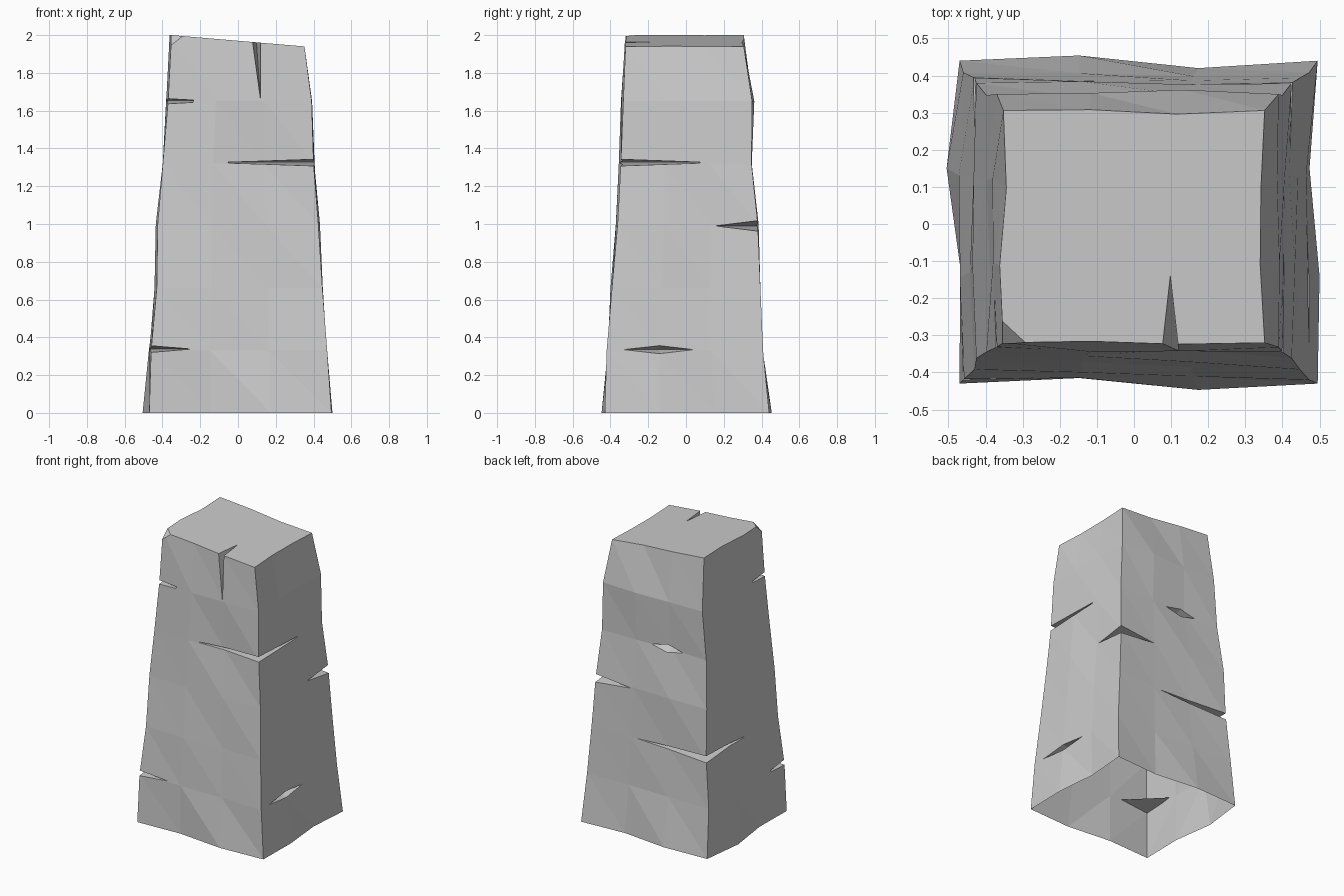
import bpy, bmesh, random
from mathutils import Vector as V

if "Cube" in bpy.data.objects:
    bpy.data.objects.remove(bpy.data.objects["Cube"])

random.seed(4)

# Corner extents per course: z, left, right, front, back
COURSES = [
    (0.00, -.470, .495, -.430, .440), (0.33, -.460, .472, -.420, .408),
    (0.66, -.430, .447, -.392, .394), (1.00, -.425, .425, -.362, .380),
    (1.32, -.398, .400, -.345, .347), (1.65, -.370, .390, -.332, .350),
    (2.00, -.352, .352, -.320, .306)]
# Outward bulge of the 8 mid-side points: front, right, back, left pairs
BASE = [-.015, .017, .005, -.022, -.020, .014, .035, -.005]
TOP = [-.004, .004, -.012, -.010, -.010, .002, -.008, .010]


def ring(z, l, r, f, b, bulge):
    corners = [V((l, f, z)), V((r, f, z)), V((r, b, z)), V((l, b, z))]
    normals = [V((0, -1, 0)), V((1, 0, 0)), V((0, 1, 0)), V((-1, 0, 0))]
    pts = []
    for i in range(4):
        a, c = corners[i], corners[(i + 1) % 4]
        pts.append(a)
        for k in (1, 2):
            pts.append(a.lerp(c, k / 3) + normals[i] * bulge[i * 2 + k - 1])
    return pts


def make_object(name, bm):
    bmesh.ops.recalc_face_normals(bm, faces=bm.faces)
    me = bpy.data.meshes.new(name)
    bm.to_mesh(me)
    bm.free()
    ob = bpy.data.objects.new(name, me)
    bpy.context.collection.objects.link(ob)
    return ob


# Tapered block with uneven sides
bm = bmesh.new()
rings = []
for i, c in enumerate(COURSES):
    bulge = BASE if i == 0 else TOP if i == 6 else [random.uniform(-.012, .014) for _ in range(8)]
    pts = ring(*c, bulge)
    if i == 6:
        for p in pts:
            p.z = 1.97 - p.x * .085
    rings.append([bm.verts.new(p) for p in pts])
for lo, hi in zip(rings, rings[1:]):
    for j in range(12):
        k = (j + 1) % 12
        bm.faces.new((lo[j], lo[k], hi[j]))
        bm.faces.new((lo[k], hi[k], hi[j]))
bm.faces.new(rings[0][::-1])
bm.faces.new(rings[-1])
pillar = make_object("stone_pillar", bm)


def cut(points):
    """Subtract the convex hull of the points from the pillar."""
    b = bmesh.new()
    for p in points:
        b.verts.new(p)
    bmesh.ops.convex_hull(b, input=b.verts)
    cutter = make_object("crack_cutter", b)
    cutter.hide_render = True
    m = pillar.modifiers.new("crack", 'BOOLEAN')
    m.operation, m.solver, m.object = 'DIFFERENCE', 'EXACT', cutter
    bpy.context.view_layer.objects.active = pillar
    bpy.ops.object.modifier_apply(modifier=m.name)
    bpy.data.objects.remove(cutter)


def corner_crack(x, y, z, x_end, y_end, gap):
    """Wedge around a vertical corner, tapering out on both faces."""
    a, b, c = V((x_end, y, z)), V((x, y_end, z)), V((x, y, z))
    out = c + (c - (a + b) / 2) * .15
    up = V((0, 0, gap * .58))
    cut([a, b, out + up, out - up])


def face_crack(a, b, inward, gap):
    """Diamond slit in the middle of a face."""
    a, b, n = V(a), V(b), V(inward)
    mid, up = (a + b) / 2 - n * .3, V((0, 0, gap * .65))
    cut([a, b, mid + n * 1.3, mid + up, mid - up])


# Cracks
corner_crack(.400, -.345, 1.325, -.12, .14, .035)
corner_crack(-.430, .394, .66, .12, -.06, .045)
corner_crack(-.460, -.420, .338, -.24, -.20, .035)
corner_crack(.425, .380, .99, .15, .15, .055)
corner_crack(-.370, -.332, 1.65, -.14, -.11, .027)
face_crack((.475, -.34, .335), (.475, .06, .335), (-.1, 0, 0), .045)
face_crack((.03, .352, 1.32), (-.23, .352, 1.32), (0, -.1, 0), .06)
# Split running down from the top edge
cut([(.066, -.35, 2.02), (.122, -.35, 2.02), (.095, -.115, 2.0), (.12, -.345, 1.65)])
# Chipped top corner
cut([(-.46, -.41, 2.1), (-.365, -.25, 2.003), (-.28, -.33, 1.995), (-.375, -.335, 1.92),
     (-.46, -.25, 2.02), (-.28, -.41, 2.02)])

# Open underside
bm = bmesh.new()
bm.from_mesh(pillar.data)
under = [f for f in bm.faces if all(v.co.z < 1e-4 for v in f.verts)]
bmesh.ops.delete(bm, geom=under, context='FACES')
bm.to_mesh(pillar.data)
bm.free()
